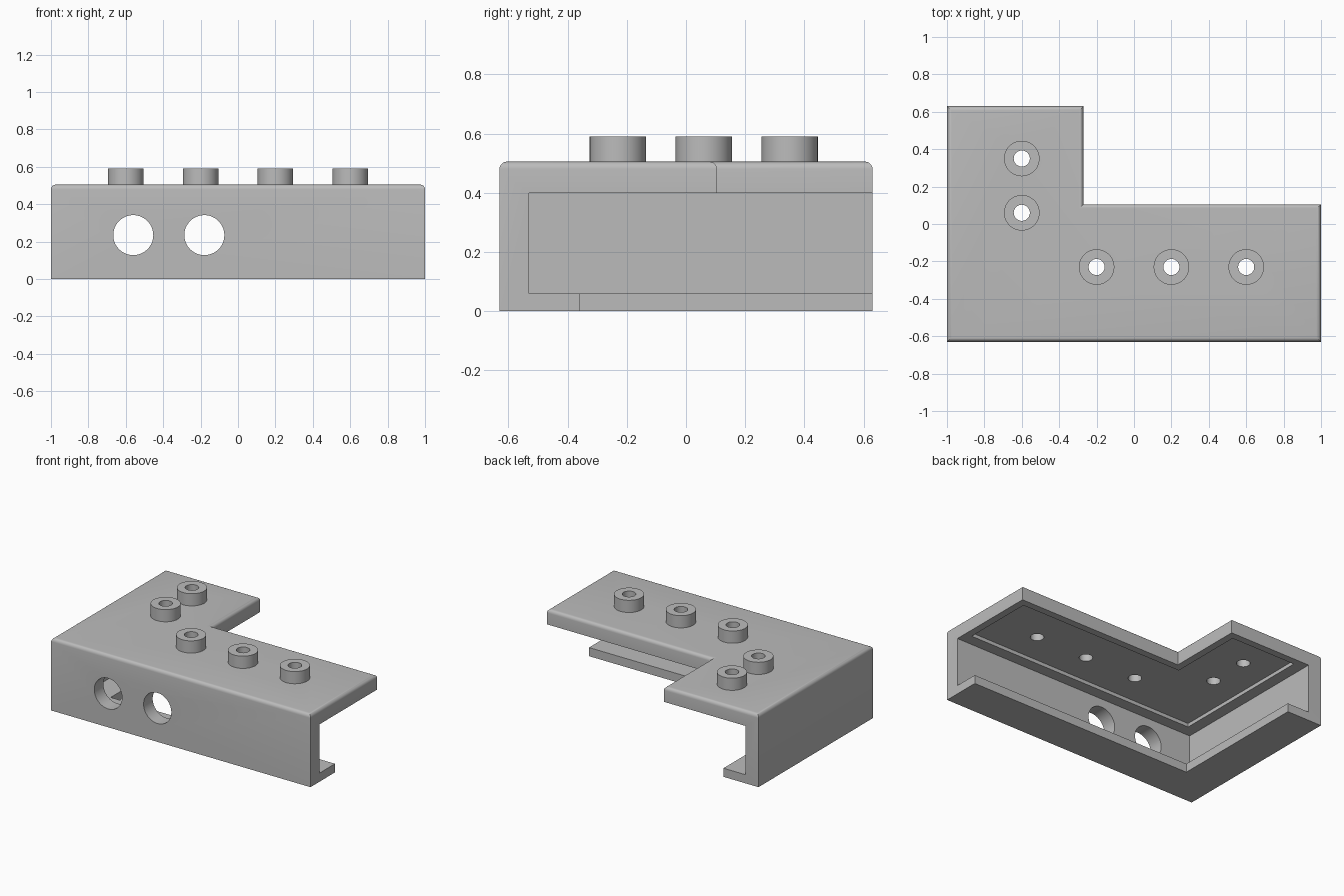
import bpy, bmesh, math
from mathutils import Matrix

if "Cube" in bpy.data.objects:
    bpy.data.objects.remove(bpy.data.objects["Cube"], do_unlink=True)

grey = bpy.data.materials.new("plain grey")
grey.use_nodes = True
GREY = (0.5, 0.5, 0.5, 1)
grey.diffuse_color = GREY
grey.node_tree.nodes["Principled BSDF"].inputs["Base Color"].default_value = GREY

TOP, SLAB_BOTTOM, FLANGE_TOP = 0.505, 0.4, 0.06


def make_object(name, bm):
    bmesh.ops.recalc_face_normals(bm, faces=bm.faces)
    mesh = bpy.data.meshes.new(name)
    bm.to_mesh(mesh)
    bm.free()
    mesh.materials.append(grey)
    ob = bpy.data.objects.new(name, mesh)
    bpy.context.collection.objects.link(ob)
    return ob


def l_prism(name, x0, y0, x1, y1, notch_x, notch_y, z0, z1, rounding=0):
    """Upright L-shaped block, optionally with a rounded top rim."""
    outline = [(x0, y0), (x1, y0), (x1, notch_y),
               (notch_x, notch_y), (notch_x, y1), (x0, y1)]
    bm = bmesh.new()
    base = bm.faces.new([bm.verts.new((x, y, z0)) for x, y in outline])
    made = bmesh.ops.extrude_face_region(bm, geom=[base])["geom"]
    moved = [v for v in made if isinstance(v, bmesh.types.BMVert)]
    bmesh.ops.translate(bm, verts=moved, vec=(0, 0, z1 - z0))
    if rounding:
        rim = [e for e in bm.edges if all(v.co.z > z1 - 1e-4 for v in e.verts)]
        bmesh.ops.bevel(bm, geom=rim, offset=rounding, segments=5,
                        profile=0.5, affect='EDGES')
    return make_object(name, bm)


def box(name, lo, hi):
    bm = bmesh.new()
    size = [b - a for a, b in zip(lo, hi)]
    mid = [(a + b) / 2 for a, b in zip(lo, hi)]
    bmesh.ops.create_cube(bm, size=1, matrix=Matrix.Translation(mid) @ Matrix.Diagonal((*size, 1)))
    return make_object(name, bm)


def cylinder(name, centre, radius, depth, along_y=False):
    bm = bmesh.new()
    turn = Matrix.Rotation(math.pi / 2 if along_y else 0, 4, 'X')
    bmesh.ops.create_cone(bm, cap_ends=True, segments=48, radius1=radius, radius2=radius,
                          depth=depth, matrix=Matrix.Translation(centre) @ turn)
    return make_object(name, bm)


def combine(target, other, operation):
    """Apply a boolean and discard the tool object."""
    mod = target.modifiers.new("boolean", 'BOOLEAN')
    mod.operation, mod.solver, mod.object = operation, 'EXACT', other
    bpy.context.view_layer.update()
    graph = bpy.context.evaluated_depsgraph_get()
    mesh = bpy.data.meshes.new_from_object(target.evaluated_get(graph))
    target.modifiers.clear()
    target.data = mesh
    bpy.data.objects.remove(other, do_unlink=True)


# L-shaped body with a rounded top rim
bracket = l_prism("corner_bracket", -1, -0.63, 1, 0.63, -0.27, 0.105, 0, TOP, 0.025)

# Hollow out under the slab, leaving two walls and a bottom flange
combine(bracket, box("hollow", (-0.9, -0.53, FLANGE_TOP), (1.2, 0.8, SLAB_BOTTOM)), 'DIFFERENCE')
combine(bracket, box("opening", (-0.73, -0.36, -0.1), (1.2, 0.8, 0.2)), 'DIFFERENCE')

# Shallow recess in the underside of the slab
combine(bracket, l_prism("recess", -0.82, -0.45, 0.95, 0.58, -0.32, 0.055,
                         0.3, SLAB_BOTTOM + 0.025), 'DIFFERENCE')

# Two round openings in the front wall
for x in (-0.56, -0.18):
    combine(bracket, cylinder("front_hole", (x, -0.58, 0.235), 0.107, 0.3, True), 'DIFFERENCE')

# Hollow studs bored through the slab
for x, y in [(-0.6, 0.35), (-0.6, 0.06), (-0.2, -0.23), (0.2, -0.23), (0.6, -0.23)]:
    combine(bracket, cylinder("stud", (x, y, 0.54), 0.095, 0.1), 'UNION')
    combine(bracket, cylinder("bore", (x, y, 0.5), 0.043, 0.4), 'DIFFERENCE')

bpy.ops.object.select_all(action='DESELECT')
bracket.select_set(True)
bpy.context.view_layer.objects.active = bracket
bpy.ops.object.shade_smooth_by_angle(angle=math.radians(30))
